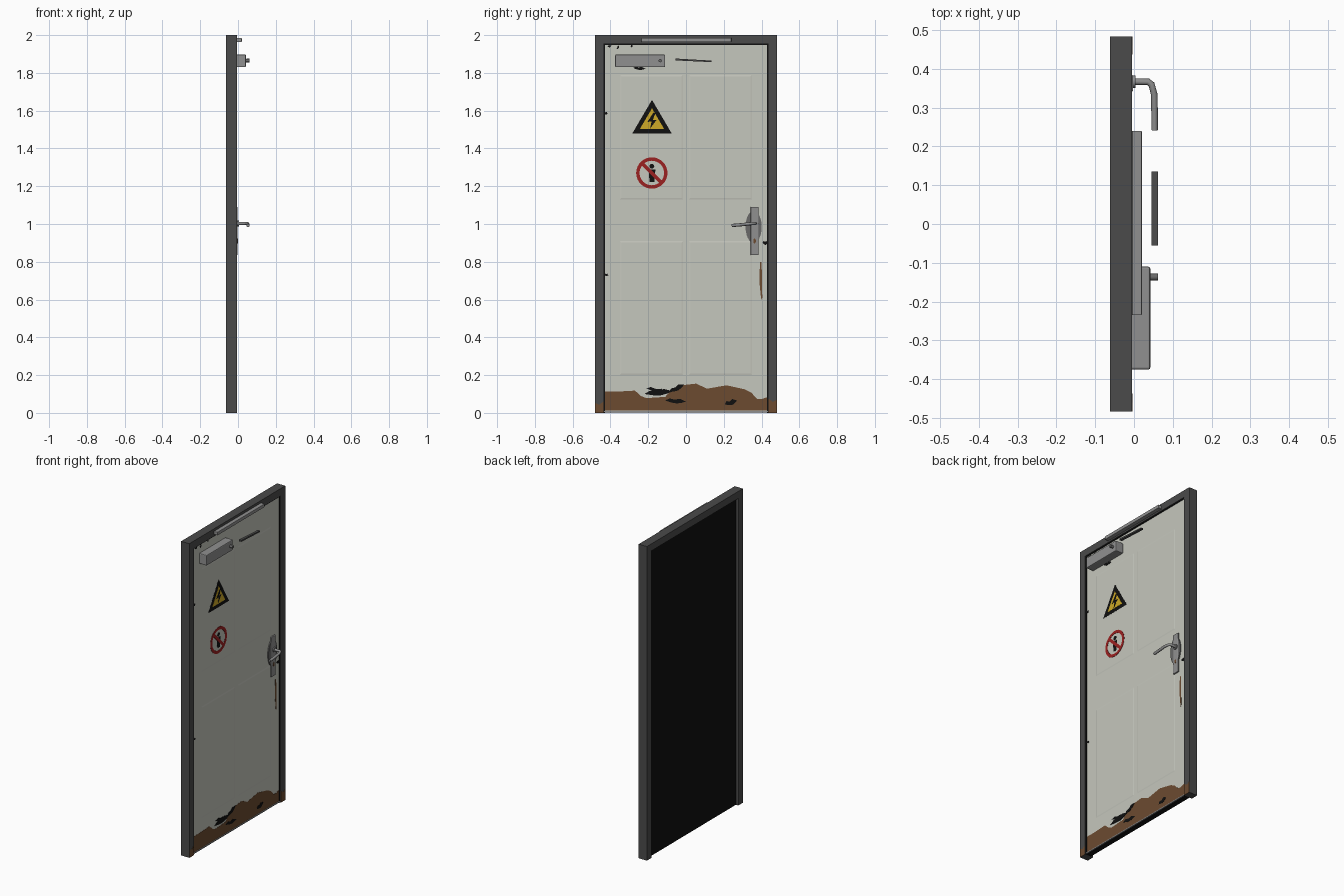
import bpy, bmesh, math
from mathutils import Vector

if "Cube" in bpy.data.objects:
    bpy.data.objects.remove(bpy.data.objects["Cube"])


def mat(name, r, g, b):
    m = bpy.data.materials.new(name)
    m.diffuse_color = (r, g, b, 1)
    m.use_nodes = True
    m.node_tree.nodes["Principled BSDF"].inputs["Base Color"].default_value = m.diffuse_color
    return m


PAINT = mat("off_white_paint", 0.56, 0.57, 0.51)
FRAME = mat("dark_grey", 0.07, 0.07, 0.07)
METAL = mat("grey_metal", 0.28, 0.28, 0.28)
WORN = mat("worn_metal", 0.14, 0.14, 0.14)
RUST = mat("rust_brown", 0.15, 0.07, 0.03)
BLACK = mat("black", 0.005, 0.005, 0.005)
YELLOW = mat("warning_yellow", 0.62, 0.40, 0.02)
RED = mat("sign_red", 0.33, 0.015, 0.015)
FACE = -0.012    # front of the door leaf
FRONT = -0.005   # front of the frame


def finish(name, bm, *mats):
    bmesh.ops.recalc_face_normals(bm, faces=bm.faces)
    me = bpy.data.meshes.new(name)
    bm.to_mesh(me)
    bm.free()
    for m in mats:
        me.materials.append(m)
    ob = bpy.data.objects.new(name, me)
    bpy.context.collection.objects.link(ob)
    return ob


def plate(name, pts, x, m, t=0.001):
    """Outline of (y, z) points extruded along +x."""
    bm = bmesh.new()
    f = bm.faces.new([bm.verts.new((x, y, z)) for y, z in pts])
    r = bmesh.ops.extrude_face_region(bm, geom=[f])
    bmesh.ops.translate(bm, vec=(t, 0, 0),
                        verts=[v for v in r["geom"] if isinstance(v, bmesh.types.BMVert)])
    bmesh.ops.triangulate(bm, faces=[f for f in bm.faces if len(f.verts) > 4])
    return finish(name, bm, m)


def box(name, x0, x1, y0, y1, z0, z1, m, bevel=0):
    ob = plate(name, [(y0, z0), (y1, z0), (y1, z1), (y0, z1)], x0, m, x1 - x0)
    if bevel:
        b = ob.modifiers.new("bevel", "BEVEL")
        b.width, b.segments = bevel, 2
    return ob


def oval(cy, cz, ry, rz, n=24):
    return [(cy + ry * math.cos(2 * math.pi * i / n), cz + rz * math.sin(2 * math.pi * i / n))
            for i in range(n)]


def ring(name, outer, inner, x, m, t=0.001):
    """Flat band between two matching outlines."""
    bm = bmesh.new()
    loops = [[bm.verts.new((px, y, z)) for y, z in pts]
             for px, pts in ((x, outer), (x + t, outer), (x + t, inner), (x, inner))]
    n = len(outer)
    for a in range(4):
        p, q = loops[a], loops[(a + 1) % 4]
        for i in range(n):
            bm.faces.new((p[i], p[(i + 1) % n], q[(i + 1) % n], q[i]))
    return finish(name, bm, m)


def tube(name, pts, r, m):
    cu = bpy.data.curves.new(name, "CURVE")
    cu.dimensions = "3D"
    cu.bevel_depth, cu.bevel_resolution, cu.use_fill_caps = r, 2, True
    sp = cu.splines.new("POLY")
    sp.points.add(len(pts) - 1)
    for p, co in zip(sp.points, pts):
        p.co = (*co, 1)
    cu.materials.append(m)
    ob = bpy.data.objects.new(name, cu)
    bpy.context.collection.objects.link(ob)
    return ob


# Frame: an upside-down U with a black seal inside it
plate("frame", [(-0.483, 0), (-0.437, 0), (-0.437, 1.955), (0.437, 1.955), (0.437, 0),
                (0.483, 0), (0.483, 2), (-0.483, 2)], -0.0625, FRAME, 0.0575)
for s in (-1, 1):
    a, b = sorted((s * 0.430, s * 0.437))
    box("side_seal", -0.044, FACE + 0.003, a, b, 0.0, 1.955, BLACK)
box("top_seal", -0.044, FACE + 0.003, -0.43, 0.43, 1.948, 1.955, BLACK)

# Door leaf: grid front with four shallow sunken panels, black back
bm = bmesh.new()
ys = [-0.434, -0.35, -0.015, 0.015, 0.35, 0.434]
zs = [0.008, 0.2, 0.91, 1.13, 1.79, 1.95]
grid = [[bm.verts.new((FACE, y, z)) for y in ys] for z in zs]
cells = {}
for j in range(5):
    for i in range(5):
        cells[i, j] = bm.faces.new((grid[j][i], grid[j][i + 1], grid[j + 1][i + 1], grid[j + 1][i]))
panels = [cells[i, j] for i in (1, 3) for j in (1, 3)]
bmesh.ops.inset_individual(bm, faces=panels, thickness=0.006, depth=-0.002)
bmesh.ops.inset_individual(bm, faces=panels, thickness=0.012, depth=0.0015)
finish("door_leaf", bm, PAINT)
box("door_back", -0.048, FACE - 0.003, -0.437, 0.437, 0.002, 1.955, BLACK)
box("bottom_strip", -0.04, FACE + 0.004, -0.434, 0.434, 0.004, 0.010, METAL)

# Door closer, its knob, arm and the rail on the header
box("closer_body", FACE, 0.042, -0.375, -0.11, 1.83, 1.897, METAL, 0.005)
tube("closer_knob", [(0.04, -0.137, 1.865), (0.0615, -0.137, 1.865)], 0.009, WORN)
arm = [(-0.055, 1.866), (0.135, 1.857), (0.135, 1.865), (-0.055, 1.876)]
plate("closer_arm", arm, 0.045, FRAME, 0.0165)
box("header_rail", FRONT, 0.02, -0.235, 0.24, 1.964, 1.985, METAL, 0.002)

# Handle: worn oval rose, long plate, keyhole and bent lever
plate("handle_rose", oval(0.358, 0.985, 0.043, 0.085), FACE, WORN, 0.007)
box("handle_plate", FACE, -0.002, 0.342, 0.384, 0.835, 1.09, METAL, 0.003)
plate("keyhole", oval(0.363, 0.91, 0.007, 0.014, 10), -0.002, RUST, 0.001)
tube("handle_collar", [(-0.004, 0.367, 1.003), (0.004, 0.367, 1.003)], 0.016, METAL)
lever = tube("lever", [(-0.004, 0.367, 1.003), (0.036, 0.367, 1.003), (0.045, 0.360, 1.003),
                       (0.052, 0.335, 1.001), (0.053, 0.29, 0.996), (0.053, 0.242, 0.992)],
             0.0085, METAL)
lever.data.splines[0].use_smooth = True

# Warning triangle
def tri(s):
    cz = 1.54
    return [(-0.18 - 0.104 * s, cz - 0.06 * s), (-0.18 + 0.104 * s, cz - 0.06 * s),
            (-0.18, cz + 0.117 * s)]


plate("warning_triangle", tri(1), FACE, BLACK, 0.002)
plate("warning_field", tri(0.62), FACE + 0.002, YELLOW)
bolt = [(-0.172, 1.590), (-0.205, 1.540), (-0.182, 1.543), (-0.190, 1.505),
        (-0.155, 1.552), (-0.176, 1.550), (-0.162, 1.587)]
plate("warning_bolt", bolt, FACE + 0.003, BLACK)

# Prohibition sign
C = Vector((-0.181, 1.27))
plate("sign_head", oval(C.x, C.y + 0.036, 0.013, 0.013, 12), FACE, BLACK, 0.002)
plate("sign_body", [(C.x - 0.012, C.y - 0.048), (C.x + 0.014, C.y - 0.048),
                    (C.x + 0.019, C.y + 0.018), (C.x - 0.017, C.y + 0.018)], FACE, BLACK, 0.002)
ring("sign_ring", oval(C.x, C.y, 0.083, 0.083, 32), oval(C.x, C.y, 0.065, 0.065, 32), FACE, RED, 0.003)
d, n = Vector((0.05, -0.05)), Vector((0.0065, 0.0065))
plate("sign_bar", [C - d - n, C + d - n, C + d + n, C - d + n], FACE, RED, 0.003)
for sy in (-1, 1):
    for sz in (-1, 1):
        plate("sign_rivet", oval(C.x + sy * 0.094, C.y + sz * 0.088, 0.003, 0.003, 6), FACE, WORN)

# Rust along the foot of the leaf and jambs, and a streak below the handle
rust = [(-0.434, 0.012), (0.434, 0.012), (0.434, 0.085), (0.40, 0.073), (0.375, 0.075),
        (0.345, 0.108), (0.31, 0.125), (0.215, 0.146), (0.11, 0.128), (0.055, 0.155),
        (-0.01, 0.148), (-0.075, 0.122), (-0.11, 0.085), (-0.21, 0.078), (-0.24, 0.09),
        (-0.27, 0.118), (-0.36, 0.113), (-0.434, 0.113)]
plate("leaf_rust", rust, FACE, RUST)
for s, top in ((-1, 0.055), (1, 0.07)):
    plate("jamb_rust", [(s * 0.437, 0), (s * 0.483, 0), (s * 0.483, top), (s * 0.46, top - 0.012),
                        (s * 0.437, top + 0.005)], FRONT, RUST)
plate("rust_streak", [(0.392, 0.80), (0.388, 0.70), (0.398, 0.60), (0.404, 0.61),
                      (0.402, 0.72), (0.400, 0.80)], FACE, RUST)

# Black chips: jagged leaf shapes given by their ends and half width
chips = [(-0.22, 0.10, -0.07, 0.115, 0.016), (-0.21, 0.13, -0.10, 0.11, 0.012),
         (-0.09, 0.11, -0.01, 0.15, 0.014), (-0.11, 0.066, 0.0, 0.06, 0.013),
         (0.205, 0.045, 0.27, 0.065, 0.015), (-0.28, 1.826, -0.215, 1.822, 0.009),
         (-0.437, 0.735, -0.41, 0.728, 0.007), (-0.437, 1.592, -0.415, 1.582, 0.008),
         (0.405, 0.90, 0.434, 0.90, 0.011), (-0.415, 1.938, -0.395, 1.944, 0.006),
         (-0.365, 1.925, -0.355, 1.945, 0.005), (-0.29, 1.935, -0.285, 1.948, 0.005)]
for y0, z0, y1, z1, w in chips:
    a, b = Vector((y0, z0)), Vector((y1, z1))
    n = Vector((z0 - z1, y1 - y0)).normalized() * w
    pts = [a, a.lerp(b, 0.3) - n * 0.7, a.lerp(b, 0.55) - n, a.lerp(b, 0.8) - n * 0.6,
           b, a.lerp(b, 0.7) + n, a.lerp(b, 0.45) + n * 0.5, a.lerp(b, 0.2) + n * 0.9]
    plate("paint_chip", pts, FACE, BLACK, 0.002)
